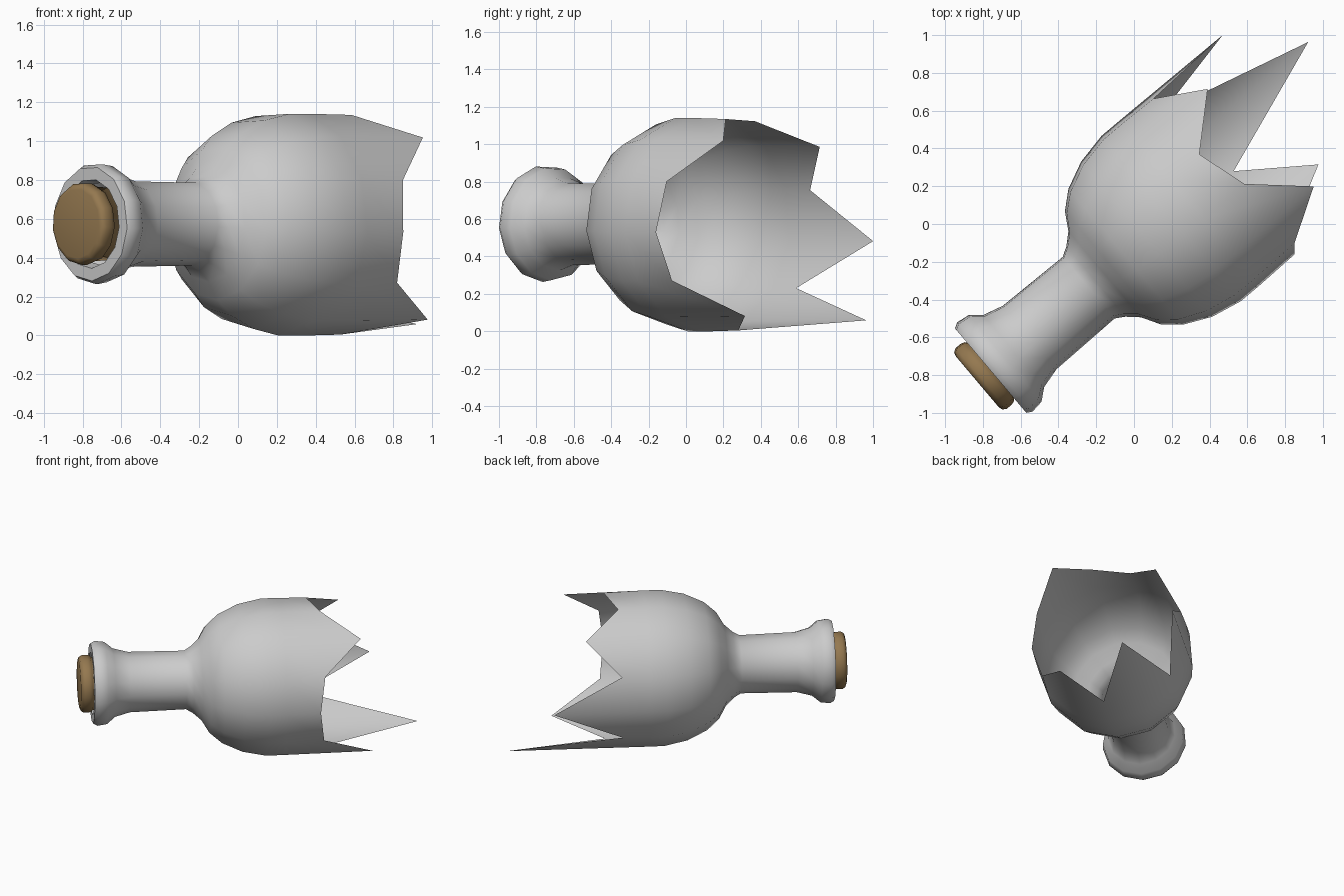
import bpy, bmesh, math
from mathutils import Vector

if "Cube" in bpy.data.objects:
    bpy.data.objects.remove(bpy.data.objects["Cube"])

SIDES = 13
START = math.radians(-9.4)
ORIGIN = Vector((-0.76, -0.775, 0.575))      # centre of the mouth
AXIS = Vector((0.764, 0.645, 0)).normalized()  # mouth towards broken end
SIDE = Vector((-AXIS.y, AXIS.x, 0))
UP = Vector((0, 0, 1))


def place(t, r, k):
    a = START + 2 * math.pi * k / SIDES
    return ORIGIN + AXIS * t + (SIDE * math.cos(a) + UP * math.sin(a)) * r


def lathe(name, rings, capped=False, angle=40):
    """Skin rings along the bottle axis; each ring is (t, r), t may be a list per side."""
    bm = bmesh.new()
    loops = []
    for t, r in rings:
        ts = t if isinstance(t, list) else [t] * SIDES
        loops.append([bm.verts.new(place(ts[k], r, k)) for k in range(SIDES)])
    for a, b in zip(loops, loops[1:]):
        for k in range(SIDES):
            n = (k + 1) % SIDES
            bm.faces.new((a[k], a[n], b[n], b[k]))
    if capped:
        bm.faces.new(loops[0][::-1])
        bm.faces.new(loops[-1])
    mesh = bpy.data.meshes.new(name)
    bm.to_mesh(mesh)
    bm.free()
    ob = bpy.data.objects.new(name, mesh)
    bpy.context.collection.objects.link(ob)
    bpy.context.view_layer.objects.active = ob
    ob.select_set(True)
    bpy.ops.object.shade_smooth_by_angle(angle=math.radians(angle))
    ob.select_set(False)
    return ob


# Glass: lip, neck, shoulder and body ending in jagged shards
shards = [2.085, 1.588, 1.84, 1.583, 1.664, 1.936, 1.663,
          1.627, 1.658, 2.03, 1.664, 2.407, 1.575]
lathe("broken_bottle", [
    (0.07, 0.215), (0.0, 0.23), (0.0, 0.295), (0.03, 0.312), (0.10, 0.302),
    (0.16, 0.252), (0.27, 0.222), (0.68, 0.215), (0.73, 0.245), (0.79, 0.30),
    (0.845, 0.395), (0.935, 0.474), (1.08, 0.542), (1.25, 0.577),
    (1.38, 0.577), (shards, 0.571)])

# Cork: rounded head with a tapered plug inside the neck
cork = lathe("cork", [
    (-0.092, 0.18), (-0.085, 0.2), (-0.065, 0.212), (-0.03, 0.212),
    (-0.008, 0.205), (0.0, 0.195), (0.15, 0.185)], capped=True, angle=50)
mat = bpy.data.materials.new("cork_brown")
mat.diffuse_color = (0.3, 0.19, 0.08, 1)
mat.use_nodes = True
mat.node_tree.nodes["Principled BSDF"].inputs["Base Color"].default_value = mat.diffuse_color
cork.data.materials.append(mat)
